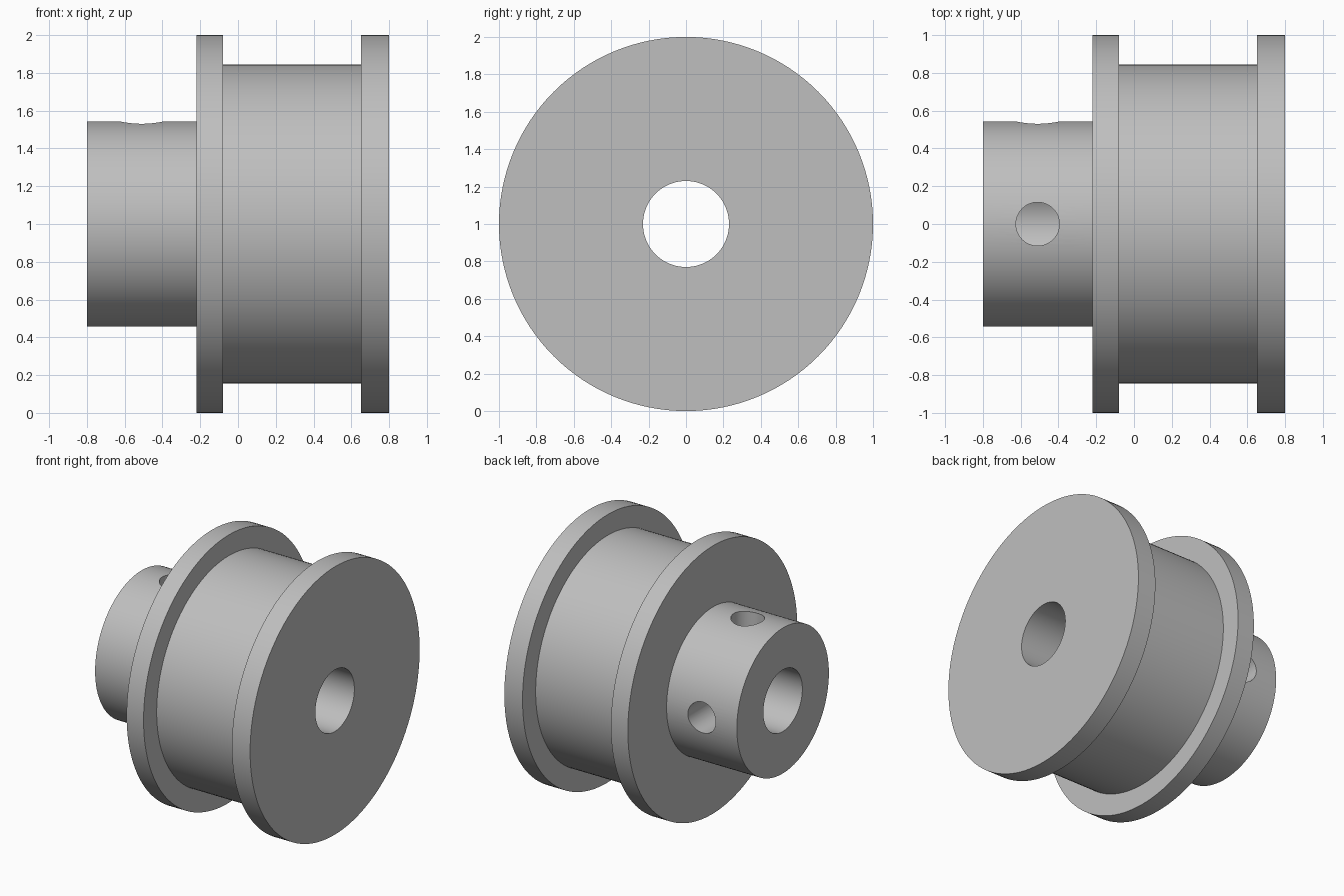
import bpy
import bmesh
from math import radians
from mathutils import Matrix, Vector

cube = bpy.data.objects.get("Cube")
if cube:
    bpy.data.objects.remove(cube, do_unlink=True)

SEGMENTS = 128
AXIS_Z = 1.0
BORE = 0.23
HUB_END, FLANGE_IN, DRUM_IN, DRUM_OUT, FLANGE_OUT = -0.8, -0.22, -0.08, 0.65, 0.8

grey = bpy.data.materials.new("light grey metal")
grey.use_nodes = True
colour = (0.52, 0.52, 0.52, 1)
grey.diffuse_color = colour
grey.node_tree.nodes["Principled BSDF"].inputs["Base Color"].default_value = colour


def add_object(name, bm):
    bmesh.ops.recalc_face_normals(bm, faces=bm.faces)
    mesh = bpy.data.meshes.new(name)
    bm.to_mesh(mesh)
    bm.free()
    mesh.materials.append(grey)
    obj = bpy.data.objects.new(name, mesh)
    bpy.context.collection.objects.link(obj)
    return obj


def lathe(name, profile):
    """Spin a closed (x, radius) profile about the horizontal axle."""
    bm = bmesh.new()
    verts = [bm.verts.new((x, 0, AXIS_Z + r)) for x, r in profile]
    edges = [bm.edges.new((a, b)) for a, b in zip(verts, verts[1:] + verts[:1])]
    bmesh.ops.spin(bm, geom=verts + edges, cent=(0, 0, AXIS_Z), axis=(1, 0, 0),
                   angle=radians(360), steps=SEGMENTS, use_merge=True)
    bmesh.ops.remove_doubles(bm, verts=bm.verts, dist=1e-5)
    return add_object(name, bm)


def screw_hole_cutter(name, direction):
    """Cylinder running from the axle outwards through the hub wall."""
    bm = bmesh.new()
    turn = Vector((0, 0, 1)).rotation_difference(direction).to_matrix().to_4x4()
    centre = Vector((-0.51, 0, AXIS_Z)) + direction * 0.4
    bmesh.ops.create_cone(bm, cap_ends=True, segments=64, radius1=0.115, radius2=0.115,
                          depth=0.8, matrix=Matrix.Translation(centre) @ turn)
    return add_object(name, bm)


# Hub, two flanges and belt drum in one turned piece with a through bore
pulley = lathe("flanged_pulley", [
    (HUB_END, BORE), (HUB_END, 0.543), (FLANGE_IN, 0.543), (FLANGE_IN, 1.0),
    (DRUM_IN, 1.0), (DRUM_IN, 0.845), (DRUM_OUT, 0.845), (DRUM_OUT, 1.0),
    (FLANGE_OUT, 1.0), (FLANGE_OUT, BORE)])

# Set screw holes on the top and the back of the hub
bpy.context.view_layer.objects.active = pulley
pulley.select_set(True)
for name, direction in (("top", Vector((0, 0, 1))), ("back", Vector((0, 1, 0)))):
    cutter = screw_hole_cutter(name + "_screw_hole_cutter", direction)
    cut = pulley.modifiers.new(name + " screw hole", "BOOLEAN")
    cut.operation = "DIFFERENCE"
    cut.solver = "EXACT"
    cut.object = cutter
    bpy.ops.object.modifier_apply(modifier=cut.name)
    bpy.data.objects.remove(cutter, do_unlink=True)

bpy.ops.object.select_all(action="DESELECT")
pulley.select_set(True)
bpy.ops.object.shade_smooth_by_angle(angle=radians(30))
